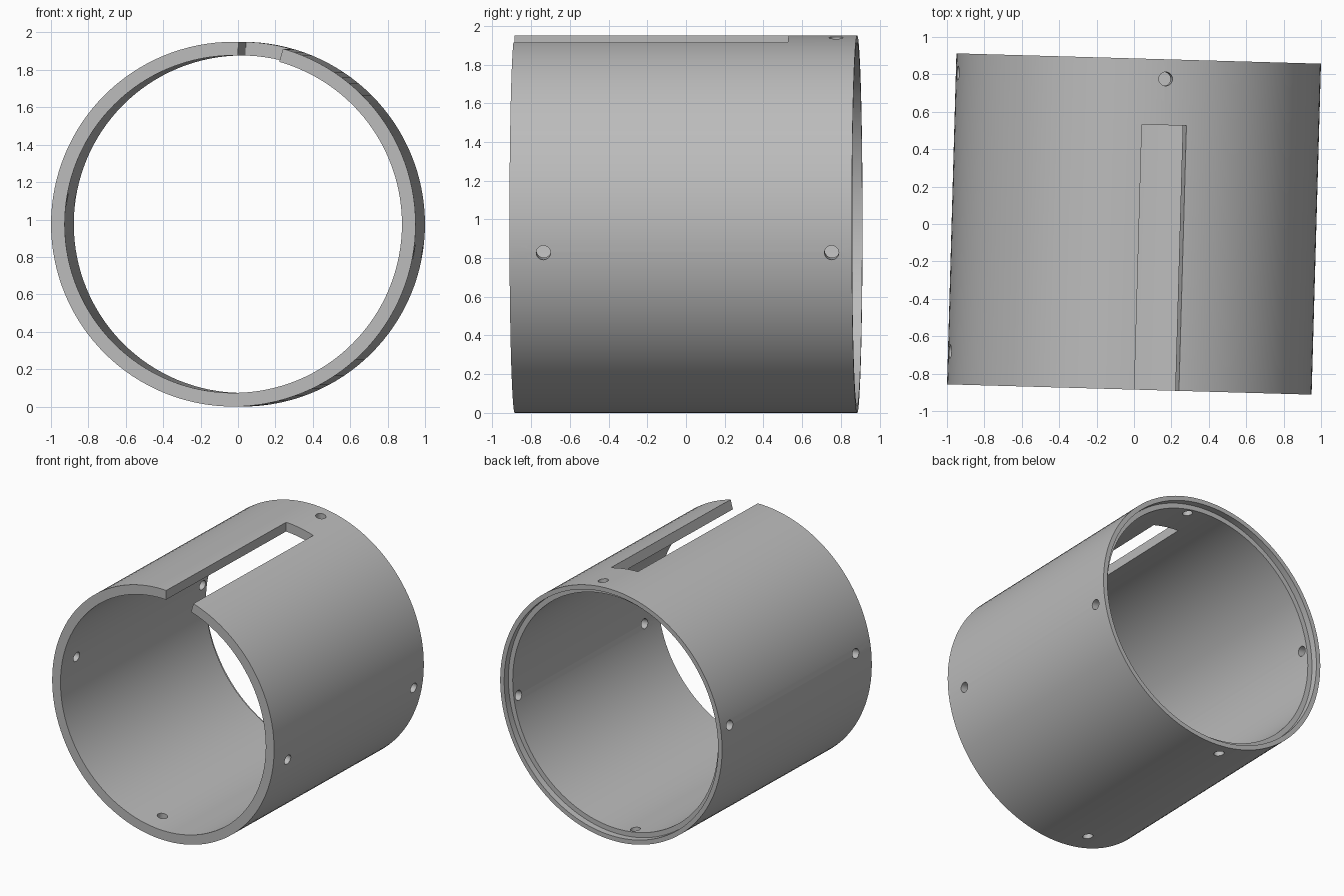
import bpy, bmesh
from math import sin, cos, radians, pi
from mathutils import Matrix, Vector

cube = bpy.data.objects.get("Cube")
if cube:
    bpy.data.objects.remove(cube, do_unlink=True)

R_OUT, R_IN, R_STEP = 0.975, 0.902, 0.94
HALF, STEP_DEPTH = 0.885, 0.05
SLOT_START, SLOT_END, SLOT_BACK = 1.6, 15.8, 0.533
HOLE_R, HOLE_ANGLE = 0.037, 8.7
FRONT_HOLE, BACK_HOLE = -0.71, 0.78
SEGMENTS = 128

grey = bpy.data.materials.new("plain grey")
grey.use_nodes = True
grey.diffuse_color = (0.5, 0.5, 0.5, 1)
grey.node_tree.nodes["Principled BSDF"].inputs["Base Color"].default_value = (0.5, 0.5, 0.5, 1)


def make_object(name, bm):
    bmesh.ops.recalc_face_normals(bm, faces=bm.faces)
    mesh = bpy.data.meshes.new(name)
    bm.to_mesh(mesh)
    bm.free()
    mesh.materials.append(grey)
    obj = bpy.data.objects.new(name, mesh)
    bpy.context.collection.objects.link(obj)
    return obj


def radial(angle, r, y):
    """Point around the tube axis; angle in degrees from the top towards +x."""
    a = radians(angle)
    return Vector((r * sin(a), y, r * cos(a)))


def sweep(name, profile, angles, closed):
    """Sweep a closed (radius, y) profile around the tube axis."""
    bm = bmesh.new()
    rings = [[bm.verts.new(radial(a, r, y)) for r, y in profile] for a in angles]
    n = len(profile)
    pairs = list(zip(rings, rings[1:])) + ([(rings[-1], rings[0])] if closed else [])
    for p, q in pairs:
        for i in range(n):
            j = (i + 1) % n
            bm.faces.new((p[i], p[j], q[j], q[i]))
    if not closed:
        bm.faces.new(rings[0])
        bm.faces.new(rings[-1])
    return make_object(name, bm)


# Tube wall with a stepped seat inside the back rim
wall = [(R_IN, -HALF), (R_OUT, -HALF), (R_OUT, HALF), (R_STEP, HALF),
        (R_STEP, HALF - STEP_DEPTH), (R_IN, HALF - STEP_DEPTH)]
tube = sweep("tube", wall, [360 * i / SEGMENTS for i in range(SEGMENTS)], True)

# Slot cutter, open at the front
block = [(0.7, -1.1), (1.2, -1.1), (1.2, SLOT_BACK), (0.7, SLOT_BACK)]
slot_cutter = sweep("slot_cutter", block, [SLOT_START, SLOT_END], False)

# Radial screw hole cutters, the slot taking the place of the front top one
bm = bmesh.new()
for k in range(4):
    for y in (FRONT_HOLE, BACK_HOLE):
        if k == 0 and y == FRONT_HOLE:
            continue
        angle = HOLE_ANGLE + 90 * k
        place = (Matrix.Translation(radial(angle, 0.94, y))
                 @ Matrix.Rotation(radians(angle), 4, 'Y'))
        bmesh.ops.create_cone(bm, cap_ends=True, segments=32, radius1=HOLE_R,
                              radius2=HOLE_R, depth=0.3, matrix=place)
hole_cutter = make_object("hole_cutter", bm)

# Cut the slot and holes
bpy.ops.object.select_all(action='DESELECT')
bpy.context.view_layer.objects.active = tube
tube.select_set(True)
for cutter in (slot_cutter, hole_cutter):
    cutter.hide_render = True
    mod = tube.modifiers.new(cutter.name, 'BOOLEAN')
    mod.operation = 'DIFFERENCE'
    mod.solver = 'EXACT'
    mod.object = cutter
    bpy.ops.object.modifier_apply(modifier=mod.name)
    bpy.data.objects.remove(cutter, do_unlink=True)

# Slight turn about the vertical, then smooth shading with sharp rims
tube.data.transform(Matrix.Translation((0, 0, R_OUT)) @ Matrix.Rotation(radians(-1.62), 4, 'Z'))
bpy.ops.object.shade_smooth_by_angle(angle=radians(30))
